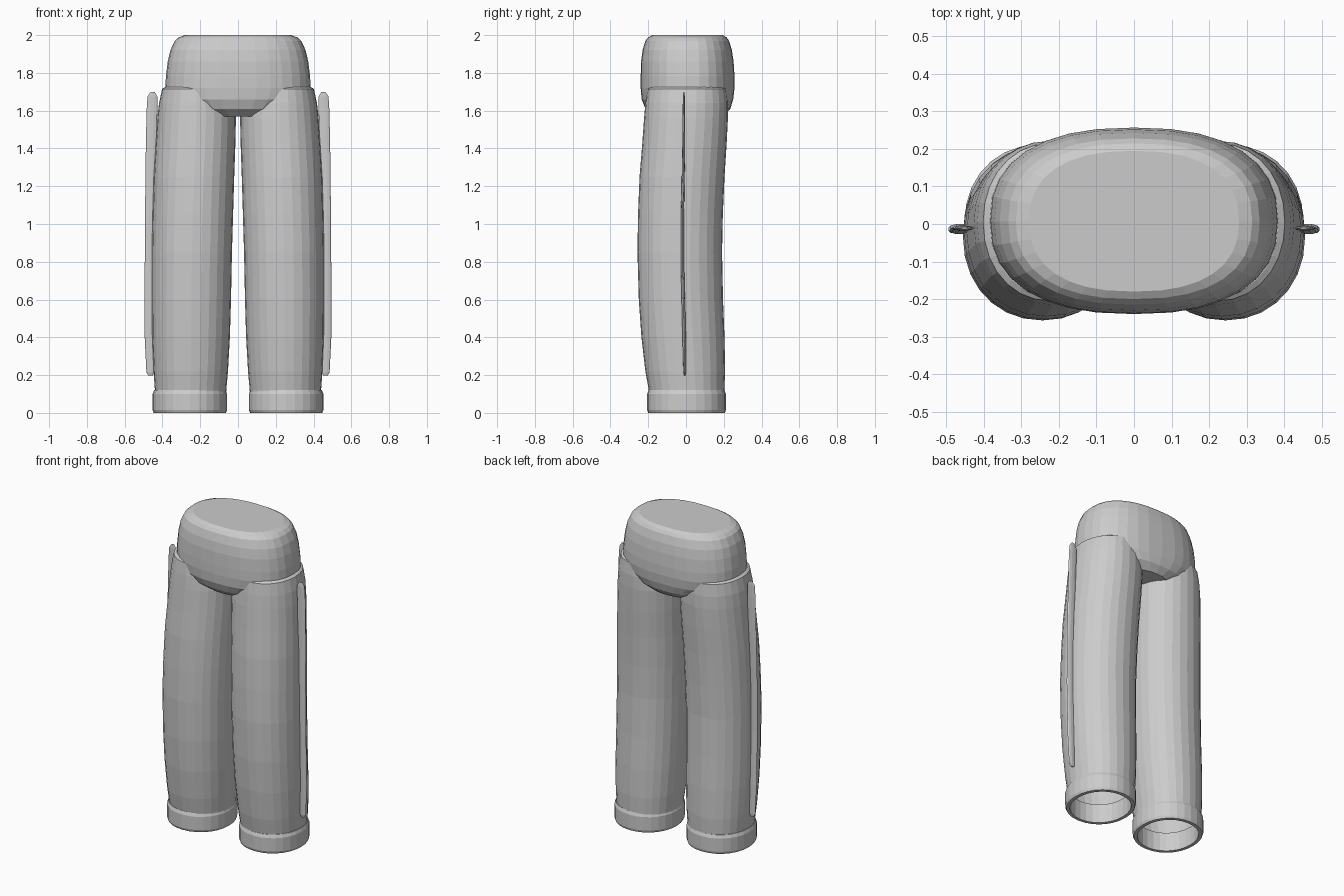
import bpy, bmesh, math

grey = bpy.data.materials.new("light grey cloth")
grey.diffuse_color = (0.6, 0.6, 0.6, 1)


def ring(bm, x0, x1, y0, y1, z, sides, power):
    """One superellipse cross-section, given by its extents."""
    cx, cy, rx, ry = (x0 + x1) / 2, (y0 + y1) / 2, (x1 - x0) / 2, (y1 - y0) / 2
    verts = []
    for i in range(sides):
        a = 2 * math.pi * i / sides
        c, s = math.cos(a), math.sin(a)
        x = math.copysign(abs(c) ** (2 / power), c)
        y = math.copysign(abs(s) ** (2 / power), s)
        verts.append(bm.verts.new((cx + rx * x, cy + ry * y, z)))
    return verts


def loft(name, sections, sides, power=2.0, bottom=False, top=False, closed=False, mirror=1, smooth=True):
    """Skin a stack of sections (x0, x1, y0, y1, z)."""
    bm = bmesh.new()
    rings = [ring(bm, *s, sides, power) for s in sections]
    pairs = list(zip(rings, rings[1:]))
    if closed:
        pairs.append((rings[-1], rings[0]))
    for a, b in pairs:
        for i in range(sides):
            j = (i + 1) % sides
            bm.faces.new((a[i], a[j], b[j], b[i]))
    if bottom:
        bm.faces.new(rings[0][::-1])
    if top:
        bm.faces.new(rings[-1])
    for v in bm.verts:
        v.co.x *= mirror
    bmesh.ops.recalc_face_normals(bm, faces=bm.faces)
    me = bpy.data.meshes.new(name)
    bm.to_mesh(me)
    bm.free()
    me.materials.append(grey)
    ob = bpy.data.objects.new(name, me)
    bpy.context.collection.objects.link(ob)
    return ob


# hips: rounded block, flat on top, with the crotch underneath
hips = [(0.17, -0.17, 0.20, 1.57), (0.29, -0.215, 0.235, 1.61), (0.36, -0.235, 0.25, 1.66),
        (0.384, -0.24, 0.257, 1.72), (0.382, -0.24, 0.257, 1.78), (0.372, -0.238, 0.252, 1.86),
        (0.358, -0.23, 0.243, 1.92), (0.335, -0.215, 0.228, 1.97), (0.315, -0.2, 0.215, 1.988),
        (0.28, -0.18, 0.195, 2.0)]
loft("hips", [(-w, w, f, b, z) for w, f, b, z in hips], 32, 2.4, bottom=True, top=True)

# trouser leg, bowed towards the front in the middle, open at the bottom
leg = [(0.065, 0.44, -0.195, 0.2, 0.03), (0.062, 0.44, -0.197, 0.203, 0.12), (0.053, 0.447, -0.215, 0.207, 0.22),
       (0.043, 0.454, -0.236, 0.204, 0.4), (0.037, 0.456, -0.25, 0.196, 0.6),
       (0.032, 0.456, -0.257, 0.191, 0.85), (0.026, 0.452, -0.254, 0.195, 1.05),
       (0.02, 0.446, -0.246, 0.204, 1.25), (0.014, 0.436, -0.232, 0.215, 1.42),
       (0.011, 0.427, -0.222, 0.222, 1.56), (0.02, 0.418, -0.215, 0.222, 1.64),
       (0.04, 0.402, -0.205, 0.215, 1.715), (0.06, 0.385, -0.19, 0.2, 1.725)]

# cuff: hollow band with rounded edges
cuff = [(0.085, 0.425, -0.18, 0.185, 0.0), (0.064, 0.446, -0.2, 0.206, 0.0),
        (0.058, 0.452, -0.206, 0.211, 0.015), (0.058, 0.452, -0.206, 0.211, 0.1),
        (0.066, 0.444, -0.198, 0.203, 0.12), (0.085, 0.425, -0.18, 0.185, 0.12)]

# raised side seam: thin flattened strip
seam = [(0.452, 0.475, -0.01, -0.003, 0.198), (0.44, 0.485, -0.014, 0.0, 0.215),
        (0.437, 0.494, -0.019, 0.0, 0.4), (0.437, 0.494, -0.027, -0.009, 0.75),
        (0.435, 0.492, -0.027, -0.01, 1.05), (0.432, 0.489, -0.021, -0.005, 1.35),
        (0.427, 0.484, -0.018, -0.004, 1.6), (0.427, 0.479, -0.017, -0.006, 1.675),
        (0.442, 0.462, -0.014, -0.008, 1.7)]

for side, m in (("right", -1), ("left", 1)):
    loft(side + "_leg", leg, 28, 2.1, top=True, mirror=m)
    loft(side + "_cuff", cuff, 28, 2.1, closed=True, mirror=m)
    loft(side + "_seam", seam, 10, bottom=True, top=True, mirror=m)
